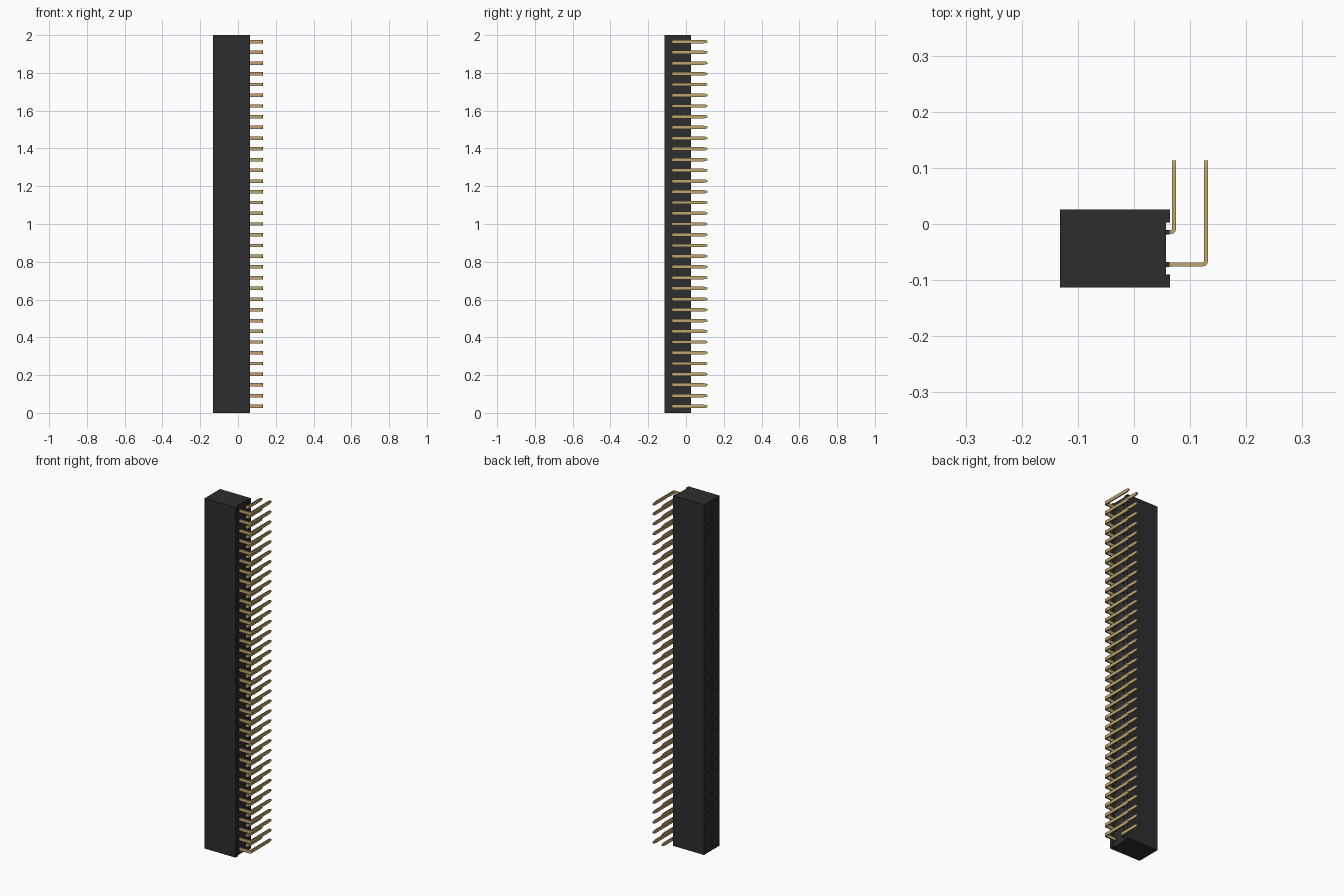
import bpy, bmesh, math
from mathutils import Vector

cube = bpy.data.objects.get("Cube")
if cube:
    bpy.data.objects.remove(cube, do_unlink=True)

ROWS, PITCH = 35, 0.0568
ROW_Z = [1.0 + (i - (ROWS - 1) / 2) * PITCH for i in range(ROWS)]
COLUMN_Y = (-0.0145, -0.072)      # inner and outer pin columns
THICK, HALF_W = 0.007, 0.009      # pin strip thickness and half width
BACK_X, RECESS_X, FRONT_X = 0.064, 0.057, -0.132


def material(name, rgb, rough):
    m = bpy.data.materials.new(name)
    m.use_nodes = True
    m.diffuse_color = (*rgb, 1)
    bsdf = m.node_tree.nodes["Principled BSDF"]
    bsdf.inputs["Base Color"].default_value = (*rgb, 1)
    bsdf.inputs["Roughness"].default_value = rough
    return m


BLACK = material("black plastic", (0.027, 0.027, 0.027), 0.6)
GOLD = material("gold metal", (0.53, 0.38, 0.16), 0.4)


def finish(bm, name, mat):
    bmesh.ops.recalc_face_normals(bm, faces=bm.faces)
    mesh = bpy.data.meshes.new(name)
    bm.to_mesh(mesh)
    bm.free()
    mesh.materials.append(mat)
    obj = bpy.data.objects.new(name, mesh)
    bpy.context.collection.objects.link(obj)
    return obj


def skin(bm, rings):
    """Joins equal vertex rings into a closed tube."""
    loops = [[bm.verts.new(p) for p in ring] for ring in rings]
    n = len(loops[0])
    for a, b in zip(loops, loops[1:]):
        for i in range(n):
            j = (i + 1) % n
            bm.faces.new((a[i], a[j], b[j], b[i]))
    bm.faces.new(loops[0][::-1])
    bm.faces.new(loops[-1])


def square(x, y, z, h):
    return [(x, y - h, z - h), (x, y + h, z - h), (x, y + h, z + h), (x, y - h, z + h)]


# Housing: a long block with a shallow channel down the pin side
profile = [(FRONT_X, -0.1135), (BACK_X, -0.1135), (BACK_X, -0.09), (RECESS_X, -0.09),
           (RECESS_X, 0.003), (BACK_X, 0.003), (BACK_X, 0.026), (FRONT_X, 0.026)]
bm = bmesh.new()
skin(bm, [[(x, y, z) for x, y in profile] for z in (0, 2)])
housing = finish(bm, "housing", BLACK)

# Socket holes with funnel mouths, cut into the mating side
bm = bmesh.new()
for z in ROW_Z:
    for y in COLUMN_Y:
        skin(bm, [square(FRONT_X - 0.005, y, z, 0.021), square(FRONT_X + 0.008, y, z, 0.011),
                  square(FRONT_X + 0.14, y, z, 0.011)])
cutter = finish(bm, "socket_cutter", BLACK)
cutter.hide_render = True
mod = housing.modifiers.new("sockets", 'BOOLEAN')
mod.operation, mod.solver, mod.object = 'DIFFERENCE', 'EXACT', cutter
bpy.context.view_layer.objects.active = housing
bpy.ops.object.modifier_apply(modifier=mod.name)
bpy.data.objects.remove(cutter, do_unlink=True)


def pin_stations(y, leg_x, radius=0.0065, tip_y=0.1135):
    """Centre point, in-plane normal and half width along one bent pin."""
    out, along = Vector((0, -1, 0)), Vector((1, 0, 0))
    stations = [(Vector((RECESS_X - 0.002, y, 0)), out, HALF_W)]
    centre = Vector((leg_x - radius, y + radius, 0))
    for k in range(6):
        a = k / 5 * math.pi / 2
        n = out * math.cos(a) + along * math.sin(a)
        stations.append((centre + n * radius, n, HALF_W))
    # Tapered, rounded tip
    for back, w in ((0.022, 1), (0.010, 0.85), (0.004, 0.62), (0, 0.35)):
        stations.append((Vector((leg_x, tip_y - back, 0)), along, HALF_W * w))
    return stations


def pin_row(name, y, leg_x):
    bm = bmesh.new()
    for z in ROW_Z:
        rings = []
        for p, n, w in pin_stations(y, leg_x):
            side, up = n * THICK / 2, Vector((0, 0, w))
            c = p + Vector((0, 0, z))
            rings.append([c - side - up, c + side - up, c + side + up, c - side + up])
        skin(bm, rings)
    obj = finish(bm, name, GOLD)
    bpy.ops.object.select_all(action='DESELECT')
    obj.select_set(True)
    bpy.context.view_layer.objects.active = obj
    bpy.ops.object.shade_smooth_by_angle(angle=math.radians(30))


pin_row("inner_pins", COLUMN_Y[0], 0.0715)
pin_row("outer_pins", COLUMN_Y[1], 0.1285)

# Small plastic collars around the pin roots
bm = bmesh.new()
for z in ROW_Z:
    for y in COLUMN_Y:
        rings = []
        for x in (RECESS_X - 0.001, 0.0635):
            rings.append([(x, y + sy * 0.0042, z + sz * 0.0098)
                          for sy, sz in ((-1, -1), (1, -1), (1, 1), (-1, 1))])
        skin(bm, rings)
finish(bm, "pin_collars", BLACK)
